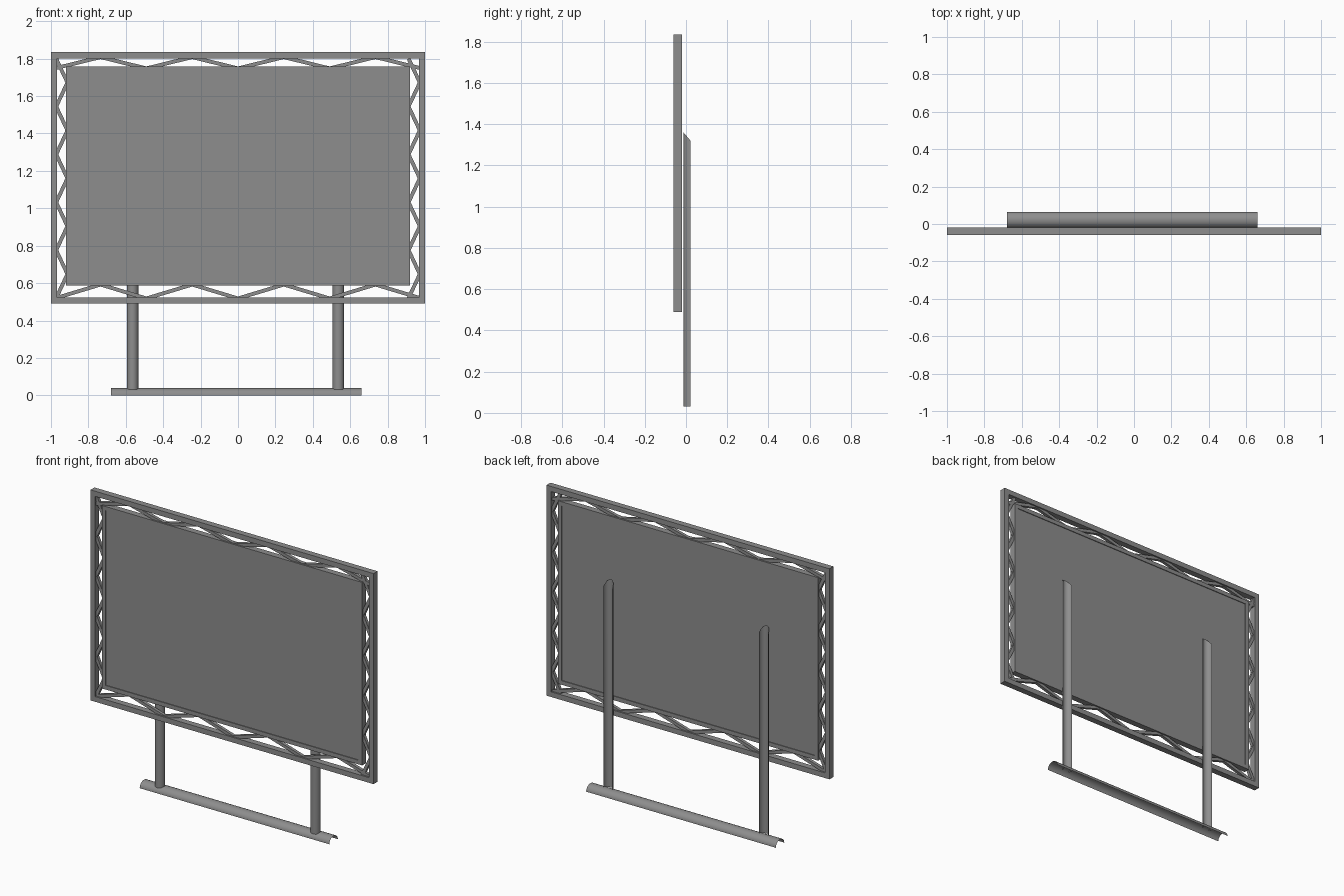
import bpy, bmesh, math
from mathutils import Vector, Matrix

cube = bpy.data.objects.get("Cube")
if cube:
    bpy.data.objects.remove(cube, do_unlink=True)

GREY = (0.27, 0.27, 0.27, 1)
metal = bpy.data.materials.new("grey_metal")
metal.use_nodes = True
metal.diffuse_color = GREY
metal.node_tree.nodes["Principled BSDF"].inputs["Base Color"].default_value = GREY


def finish(bm, name):
    me = bpy.data.meshes.new(name)
    bm.to_mesh(me)
    bm.free()
    me.materials.append(metal)
    ob = bpy.data.objects.new(name, me)
    bpy.context.collection.objects.link(ob)
    return ob


def add_box(bm, lo, hi):
    lo, hi = Vector(lo), Vector(hi)
    m = Matrix.Translation((lo + hi) / 2) @ Matrix.Diagonal((*(hi - lo), 1))
    bmesh.ops.create_cube(bm, size=1, matrix=m)


def frame(name, x, z0, z1, w, y0, y1):
    """Rectangular frame of four bars."""
    bm = bmesh.new()
    add_box(bm, (-x, y0, z0), (x, y1, z0 + w))
    add_box(bm, (-x, y0, z1 - w), (x, y1, z1))
    for s in (-1, 1):
        a, b = sorted((s * x, s * (x - w)))
        add_box(bm, (a, y0, z0 + w), (b, y1, z1 - w))
    return finish(bm, name)


def truss(name, points, w=0.02):
    """Zigzag of square struts joining the points in turn."""
    bm = bmesh.new()
    for a, b in zip(points, points[1:]):
        a, b = Vector(a), Vector(b)
        d = b - a
        m = (Matrix.Translation((a + b) / 2)
             @ Matrix.Rotation(-math.atan2(d.z, d.x), 4, 'Y')
             @ Matrix.Diagonal((d.length, w, w, 1)))
        bmesh.ops.create_cube(bm, size=1, matrix=m)
    return finish(bm, name)


def half_pipe(name, start, end, steps=16):
    """Open half tube; start and end turn an angle into a point."""
    bm = bmesh.new()
    rows = []
    for i in range(steps + 1):
        t = math.pi * i / steps
        rows.append((bm.verts.new(start(t)), bm.verts.new(end(t))))
    for (a, b), (c, d) in zip(rows, rows[1:]):
        bm.faces.new((a, c, d, b)).smooth = True
    return finish(bm, name)


# Outer and inner frames
Y0, Y1, YM = -0.06, -0.02, -0.04
frame("outer_frame", 1.0, 0.49, 1.835, 0.033, Y0, Y1)
frame("inner_frame", 0.92, 0.588, 1.757, 0.026, Y0, Y1)

# Board held in the inner frame
bm = bmesh.new()
add_box(bm, (-0.90, Y0 + 0.005, 0.60), (0.90, Y1 - 0.005, 1.74))
finish(bm, "board")

# Zigzag trusses between the frames
N = 8
for name, low, high in (("bottom_truss", 0.518, 0.592), ("top_truss", 1.748, 1.808)):
    truss(name, [(-0.98 + 1.96 * i / N, YM, high if i % 2 else low)
                 for i in range(N + 1)])
M = 10
for name, odd, even in (("right_truss", -0.912, -0.972), ("left_truss", 0.972, 0.912)):
    truss(name, [(odd if i % 2 else even, YM, 1.80 - 1.28 * i / M)
                 for i in range(M + 1)])

# Posts: half tubes open to the back with sloping tops
for name, x in (("right_post", -0.563), ("left_post", 0.537)):
    def at(t, top, x=x):
        s = math.sin(t)
        return (x + 0.031 * math.cos(t), 0.022 - 0.034 * s,
                1.32 + 0.04 * s if top else 0.03)
    half_pipe(name, lambda t: at(t, False), lambda t: at(t, True))


# Ground rail: half tube open below
def rail(x):
    return lambda t: (x, 0.022 + 0.043 * math.cos(t), 0.038 * math.sin(t))


half_pipe("base_rail", rail(-0.68), rail(0.66))
